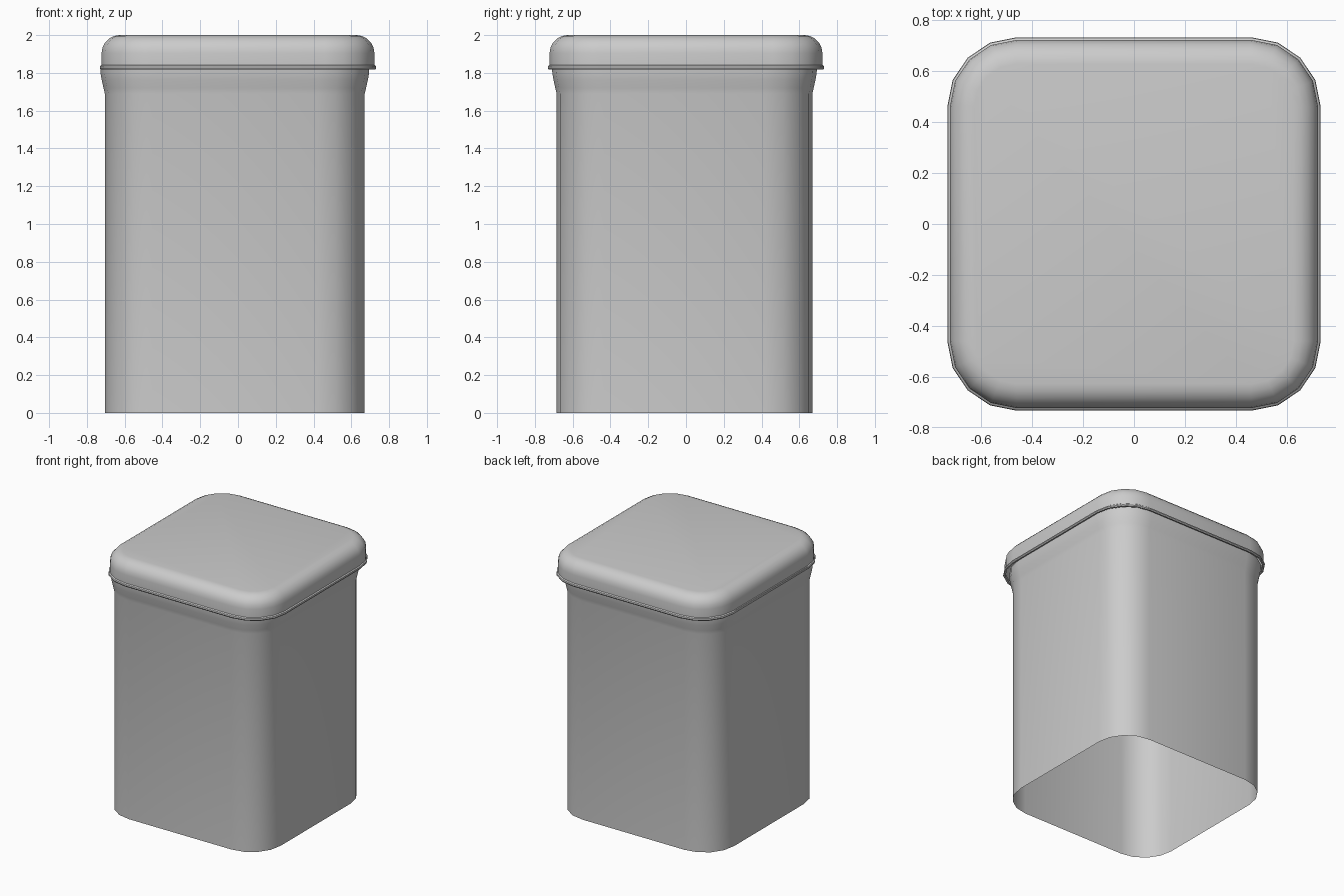
import bpy, bmesh, math

if "Cube" in bpy.data.objects:
    bpy.data.objects.remove(bpy.data.objects["Cube"])


def ring_points(hx, hy, r, z, cx=0.0, cy=0.0, seg=4):
    """Rounded rectangle outline at height z."""
    pts = []
    for q, (sx, sy) in enumerate([(1, 1), (-1, 1), (-1, -1), (1, -1)]):
        for i in range(seg + 1):
            a = math.pi / 2 * (q + i / seg)
            pts.append((cx + sx * (hx - r) + r * math.cos(a),
                        cy + sy * (hy - r) + r * math.sin(a), z))
    return pts


def loft(name, rings, cap_top=False):
    """Skin a stack of outlines with quads."""
    bm = bmesh.new()
    loops = [[bm.verts.new(p) for p in ring] for ring in rings]
    for lo, hi in zip(loops, loops[1:]):
        n = len(lo)
        for i in range(n):
            j = (i + 1) % n
            bm.faces.new((lo[i], lo[j], hi[j], hi[i]))
    if cap_top:
        bm.faces.new(loops[-1])
    mesh = bpy.data.meshes.new(name)
    bm.to_mesh(mesh)
    bm.free()
    obj = bpy.data.objects.new(name, mesh)
    bpy.context.collection.objects.link(obj)
    bpy.context.view_layer.objects.active = obj
    obj.select_set(True)
    bpy.ops.object.shade_smooth_by_angle(angle=math.radians(35))
    obj.select_set(False)
    return obj


# Canister: open-bottomed thin wall, flaring out just under the lid
body_profile = [(0.0, 0.0), (0.0, 1.69), (0.007, 1.72),
                (0.017, 1.765), (0.023, 1.80), (0.024, 1.84)]
loft("canister_body", [ring_points(0.688 + d, 0.677 + d, 0.25 + d, z, -0.017, -0.008)
                       for d, z in body_profile])

# Lid: narrow lip at the bottom, straight skirt, rounded shoulder, flat top
shoulder = [(0.627 + 0.095 * math.cos(a), 1.905 + 0.095 * math.sin(a))
            for a in [math.pi / 2 * i / 5 for i in range(6)]]
lid_profile = [(0.712, 1.835), (0.715, 1.82), (0.728, 1.818), (0.732, 1.826),
               (0.730, 1.836), (0.722, 1.842)] + shoulder
loft("lid", [ring_points(h, h, h - 0.46, z) for h, z in lid_profile], cap_top=True)
